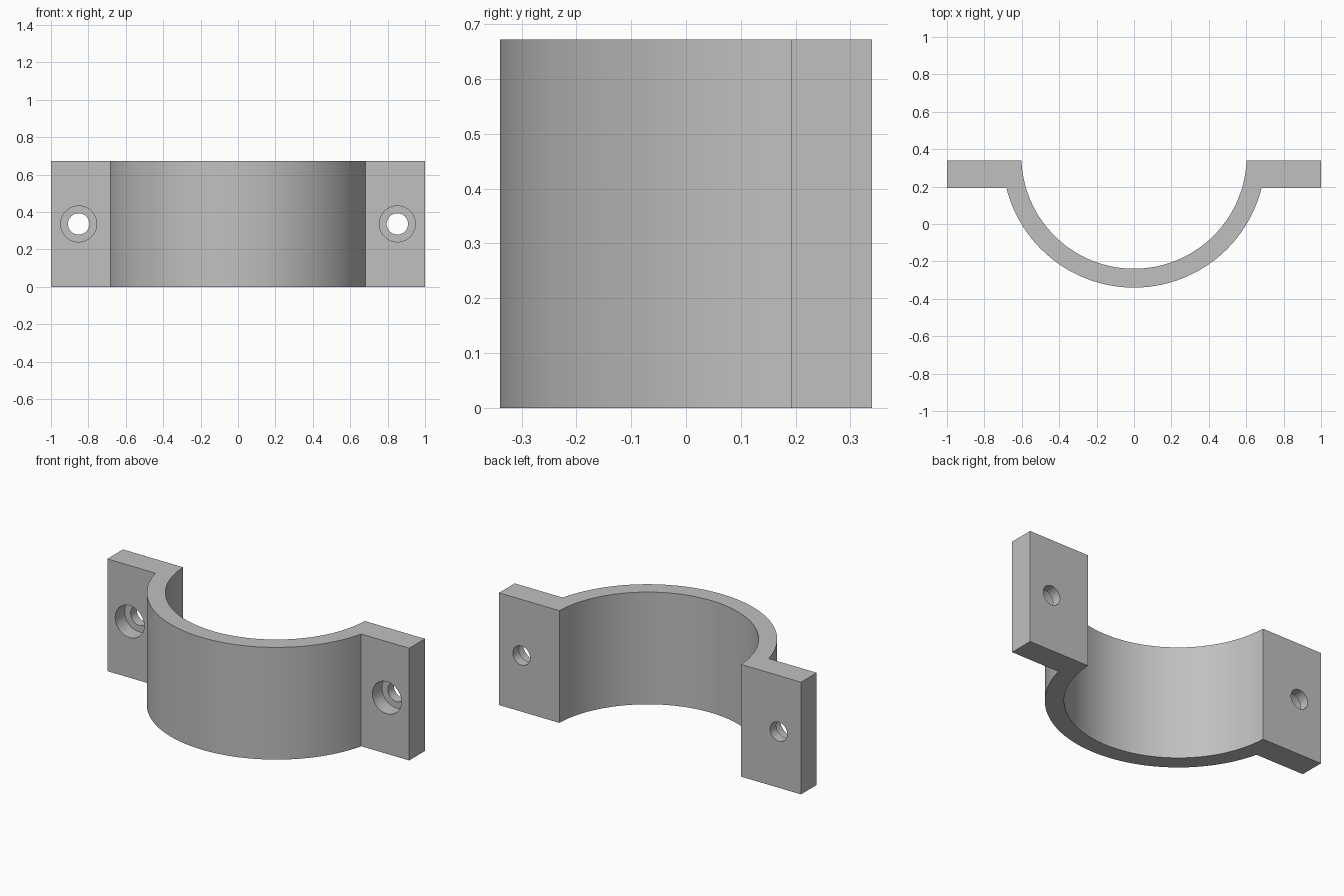
import bpy, bmesh, math

if "Cube" in bpy.data.objects:
    bpy.data.objects.remove(bpy.data.objects["Cube"])

HEIGHT = 0.672
BACK, LEDGE = 0.34, 0.192          # back and front planes of the flanges
CENTRE, R_OUT, R_IN = 0.363, 0.703, 0.602
HOLE_X, HOLE_R, BORE_R, BORE_DEPTH = 0.852, 0.057, 0.096, 0.09

grey = bpy.data.materials.new("plain grey")
grey.diffuse_color = (0.53, 0.53, 0.53, 1)
grey.use_nodes = True
grey.node_tree.nodes["Principled BSDF"].inputs["Base Color"].default_value = grey.diffuse_color


def arc(radius, y_end, steps=96):
    """Arc below y_end, running from -x to +x around the strap centre."""
    half = math.acos((CENTRE - y_end) / radius)
    return [(radius * math.sin(a), CENTRE - radius * math.cos(a))
            for a in (-half + 2 * half * i / steps for i in range(steps + 1))]


def cylinder(name, x, radius, y0, y1):
    """Hidden cutter running along y."""
    bpy.ops.mesh.primitive_cylinder_add(
        vertices=64, radius=radius, depth=y1 - y0,
        location=(x, (y0 + y1) / 2, HEIGHT / 2), rotation=(math.pi / 2, 0, 0))
    ob = bpy.context.object
    ob.name = name
    ob.hide_render = True
    ob.data.materials.append(grey)
    return ob


# Half-round strap with two flanges, extruded from one profile
profile = ([(-1, BACK), (-1, LEDGE)] + arc(R_OUT, LEDGE)
           + [(1, LEDGE), (1, BACK)] + arc(R_IN, BACK)[::-1])
bm = bmesh.new()
face = bm.faces.new([bm.verts.new((x, y, 0)) for x, y in profile])
top = bmesh.ops.extrude_face_region(bm, geom=[face])["geom"]
bmesh.ops.translate(bm, vec=(0, 0, HEIGHT),
                    verts=[v for v in top if isinstance(v, bmesh.types.BMVert)])
bmesh.ops.recalc_face_normals(bm, faces=bm.faces)
mesh = bpy.data.meshes.new("clamp_bracket")
bm.to_mesh(mesh)
bm.free()
mesh.materials.append(grey)
bracket = bpy.data.objects.new("clamp_bracket", mesh)
bpy.context.collection.objects.link(bracket)

# Counterbored screw holes in both flanges
cutters = []
for side in (-1, 1):
    cutters.append(cylinder("screw_hole_cutter", side * HOLE_X, HOLE_R, 0, 0.5))
    cutters.append(cylinder("counterbore_cutter", side * HOLE_X, BORE_R,
                            0.05, LEDGE + BORE_DEPTH))

bpy.ops.object.select_all(action='DESELECT')
bpy.context.view_layer.objects.active = bracket
bracket.select_set(True)
for cutter in cutters:
    mod = bracket.modifiers.new("hole", 'BOOLEAN')
    mod.operation = 'DIFFERENCE'
    mod.solver = 'EXACT'
    mod.object = cutter
    bpy.ops.object.modifier_apply(modifier=mod.name)
for cutter in cutters:
    bpy.data.objects.remove(cutter)

bpy.ops.object.shade_smooth_by_angle(angle=math.radians(30))
